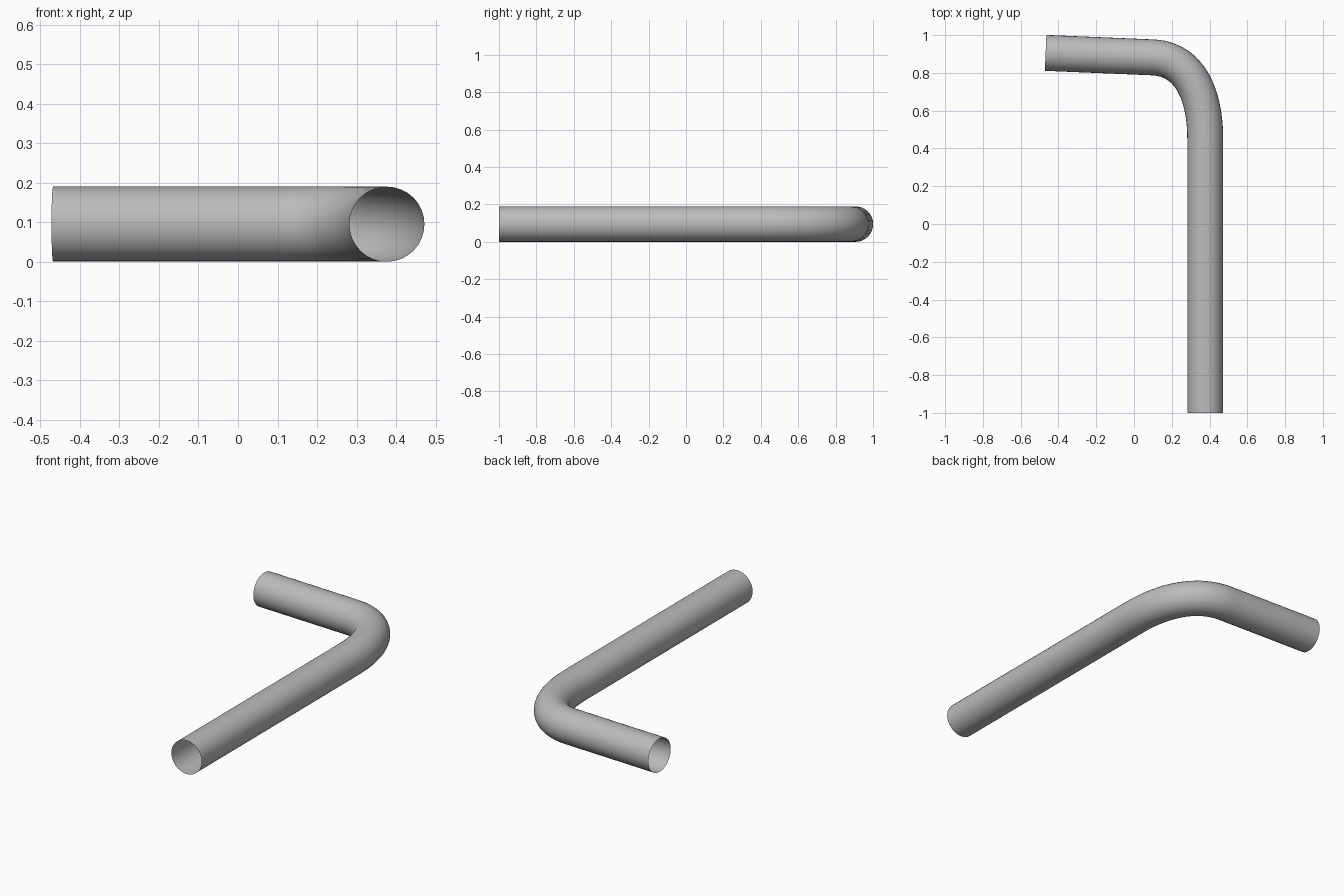
import bpy
from mathutils import Vector

cube = bpy.data.objects.get("Cube")
if cube:
    bpy.data.objects.remove(cube, do_unlink=True)

RADIUS = 0.095

# Grey metal
grey = bpy.data.materials.new("grey_metal")
grey.use_nodes = True
colour = (0.5, 0.5, 0.5, 1)
grey.diffuse_color = colour
grey.node_tree.nodes["Principled BSDF"].inputs["Base Color"].default_value = colour

# Centre line: (point, incoming handle offset, outgoing handle offset)
path = [
    ((0.377, -1.0), (0, -0.1), (0, 0.1)),
    ((0.377, 0.45), (0, -0.1), (0, 0.26)),
    ((0.1, 0.882), (0.18, -0.008), (-0.1, 0.0044)),
    ((-0.468, 0.906), (0.1, -0.0044), (-0.1, 0.0044)),
]
curve = bpy.data.curves.new("bent_pipe", "CURVE")
curve.dimensions = "3D"
curve.fill_mode = "FULL"
curve.bevel_depth = RADIUS
curve.bevel_resolution = 14
curve.resolution_u = 24
spline = curve.splines.new("BEZIER")
spline.bezier_points.add(len(path) - 1)
for point, (co, before, after) in zip(spline.bezier_points, path):
    centre = Vector((*co, RADIUS))
    point.handle_left_type = point.handle_right_type = "FREE"
    point.co = centre
    point.handle_left = centre + Vector((*before, 0))
    point.handle_right = centre + Vector((*after, 0))

# Open-ended bent pipe
pipe = bpy.data.objects.new("bent_pipe", curve)
bpy.context.collection.objects.link(pipe)
bpy.ops.object.select_all(action="DESELECT")
pipe.select_set(True)
bpy.context.view_layer.objects.active = pipe
bpy.ops.object.convert(target="MESH")
pipe = bpy.context.object
pipe.data.materials.clear()
pipe.data.materials.append(grey)
bpy.ops.object.shade_smooth_by_angle()
